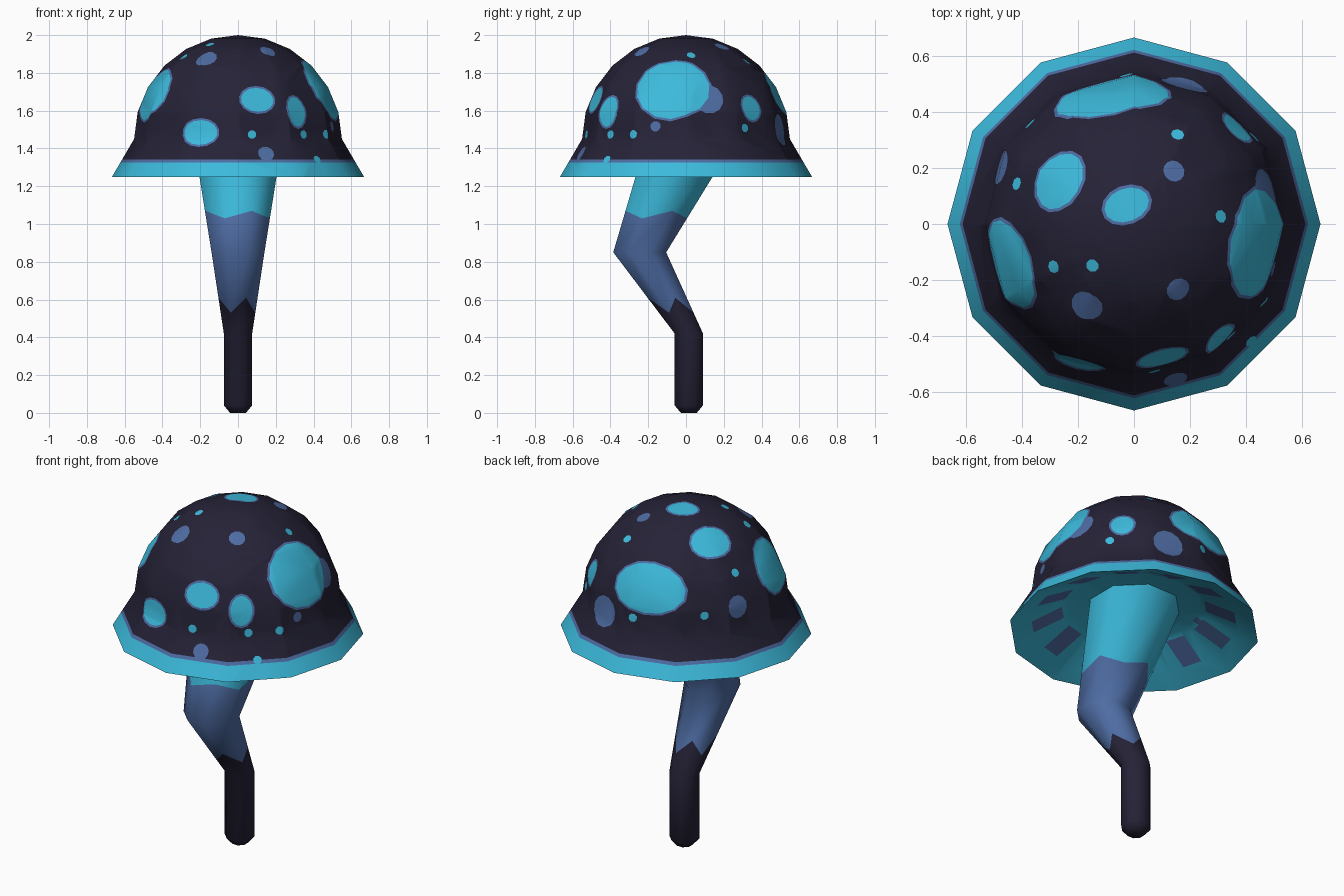
import bpy, bmesh, math
from mathutils import Vector

if "Cube" in bpy.data.objects:
    bpy.data.objects.remove(bpy.data.objects["Cube"])


def material(name, rgb):
    m = bpy.data.materials.new(name)
    m.diffuse_color = (*rgb, 1)
    m.use_nodes = True
    m.node_tree.nodes["Principled BSDF"].inputs["Base Color"].default_value = m.diffuse_color
    return m


MATS = [material("cyan", (0.045, 0.49, 0.71)),
        material("slate_blue", (0.076, 0.15, 0.366)),
        material("midnight", (0.018, 0.016, 0.037))]
CYAN, SLATE, DARK = 0, 1, 2


def skin(rings, mats):
    """Join a list of point rings (a ring of one point is a pole) into a closed bmesh."""
    bm = bmesh.new()
    vs = [[bm.verts.new(p) for p in ring] for ring in rings]
    n = max(len(r) for r in rings)
    for a, b, mat in zip(vs, vs[1:], mats):
        for i in range(n):
            j = (i + 1) % n
            quad = [a[i % len(a)], a[j % len(a)], b[j % len(b)], b[i % len(b)]]
            bm.faces.new(list(dict.fromkeys(quad))).material_index = mat
    for ring in (vs[0], vs[-1]):
        if len(ring) > 1:
            bm.faces.new(ring).material_index = mats[0 if ring is vs[0] else -1]
    bmesh.ops.recalc_face_normals(bm, faces=bm.faces)
    return bm


def finish(bm, name, angle):
    mesh = bpy.data.meshes.new(name)
    bm.to_mesh(mesh)
    bm.free()
    for m in MATS:
        mesh.materials.append(m)
    ob = bpy.data.objects.new(name, mesh)
    bpy.context.collection.objects.link(ob)
    bpy.ops.object.select_all(action='DESELECT')
    ob.select_set(True)
    bpy.context.view_layer.objects.active = ob
    bpy.ops.object.shade_smooth_by_angle(angle=math.radians(angle))


def cut_patch(bm, p, n, u, a, b, sides, mat):
    """Cut an ellipse (or box, with 4 sides) into the surface around p and colour it."""
    n = n.normalized()
    v = n.cross(u).normalized()
    inside = []
    for f in bm.faces:
        if f.normal.dot(n) < 0.3:
            continue
        us = [(w.co - p).dot(u) for w in f.verts]
        ws = [(w.co - p).dot(v) for w in f.verts]
        if min(us) < a and max(us) > -a and min(ws) < b and max(ws) > -b:
            inside.append(f)
    for i in range(sides):
        t = math.tau * i / sides
        co = p + u * (a * math.cos(t)) + v * (b * math.sin(t))
        no = (u * (math.cos(t) / a) + v * (math.sin(t) / b)).normalized()
        edges = {e for f in inside for e in f.edges}
        verts = {w for f in inside for w in f.verts}
        res = bmesh.ops.bisect_plane(bm, geom=inside + list(edges) + list(verts),
                                     dist=1e-6, plane_co=co, plane_no=no)
        inside = [f for f in res['geom'] if isinstance(f, bmesh.types.BMFace)
                  and (f.calc_center_median() - co).dot(no) < 0]
    for f in inside:
        f.material_index = mat


def polar(r, deg, z):
    t = math.radians(deg)
    return Vector((r * math.cos(t), r * math.sin(t), z))


# Cap: twelve-sided dome with a flared rim and a hollow underside
def flare(z):
    return 0.667 - (z - 1.25) * 0.585


profile = [(0, 1.40), (0.36, 1.40), (0.667, 1.25), (flare(1.325), 1.325), (flare(1.342), 1.342)]
profile += [(0.55 * math.cos(math.radians(t)), 1.45 + 0.55 * math.sin(math.radians(t)))
            for t in range(0, 90, 15)] + [(0, 2.0)]
rings = [[polar(r, 30 * i, z) for i in range(12)] if r else [Vector((0, 0, z))] for r, z in profile]
cap = skin(rings, [CYAN, CYAN, CYAN, SLATE] + [DARK] * 7)

# Gill patches on the underside, one per side
for k in range(12):
    az = 15 + 30 * k
    out = polar(1, az, 0)
    slope = (out * 0.307 + Vector((0, 0, -0.15))).normalized()
    cut_patch(cap, polar(0.46, az, 1.345), out * -0.15 + Vector((0, 0, -0.307)),
              slope, 0.09, 0.058, 4, SLATE)


def spot(az, z, a, b, sides, mat):
    """Cut a spot into the outside of the cap at an azimuth and height."""
    r = math.sqrt(0.3025 - (z - 1.45) ** 2) if z > 1.45 else flare(z)
    p = polar(r, az, z)
    n = (p - Vector((0, 0, 1.45)) if z > 1.45 else polar(1, az, 0.5)).normalized()
    cut_patch(cap, p, n, polar(1, az + 90, 0), a, b, sides, mat)


# Slate spots: azimuth, height, radius
for az, z, r in [(14, 1.67, .08), (70, 1.5, .083), (240, 1.88, .057), (-56, 1.92, .042),
                 (53, 1.945, .038), (157, 1.59, .06), (-75, 1.38, .042), (-18, 1.52, .027)]:
    spot(az, z, r, r, 12, SLATE)

# Large cyan spots with a thin slate outline: azimuth, height, half width, half height
for az, z, a, b in [(-9, 1.73, .19, .17), (198, 1.7, .16, .145), (100, 1.7, .2, .13),
                    (150, 1.9, .105, .09), (111, 1.995, .08, .058), (43, 1.62, .06, .065),
                    (-53, 1.6, .058, .08), (-78, 1.665, .086, .067), (-112, 1.485, .09, .065)]:
    spot(az, z, a + .011, b + .011, 14, SLATE)
    spot(az, z, a, b, 14, CYAN)

# Small cyan dots: azimuth, height
for az, z in [(64, 1.865), (161, 1.757), (208, 1.89), (225, 1.957), (5, 1.9), (136, 1.57),
              (93, 1.53), (-82, 1.475), (-49, 1.475), (-31, 1.475), (36, 1.51), (-45, 1.35)]:
    spot(az, z, .022, .022, 8, CYAN)
finish(cap, "mushroom_cap", 50)

# Stem: eight-sided, bent towards the front; keys are height, centre y, half width
KEYS = [(0, .015, .042), (.04, .015, .075), (.42, .015, .075), (.85, -.245, .14), (1.4, .005, .228)]


def stem_point(z, i):
    for (z0, y0, r0), (z1, y1, r1) in zip(KEYS, KEYS[1:]):
        if z <= z1:
            k = (z - z0) / (z1 - z0)
            r = (r0 + (r1 - r0) * k) / math.cos(math.pi / 8)
            return polar(r, 22.5 + 45 * i, z) + Vector((0, y0 + (y1 - y0) * k, 0))


# Colour borders are extra rings whose points slide along the stem edges
heights = [(0, 0), (.04, 0), (.42, 0), (.57, .04), (.85, 0), (1.05, .02), (1.4, 0)]
rings = [[stem_point(z + jag * (-1) ** i, i) for i in range(8)] for z, jag in heights]
stem = skin(rings, [DARK, DARK, DARK, SLATE, SLATE, CYAN])
finish(stem, "stem", 60)
